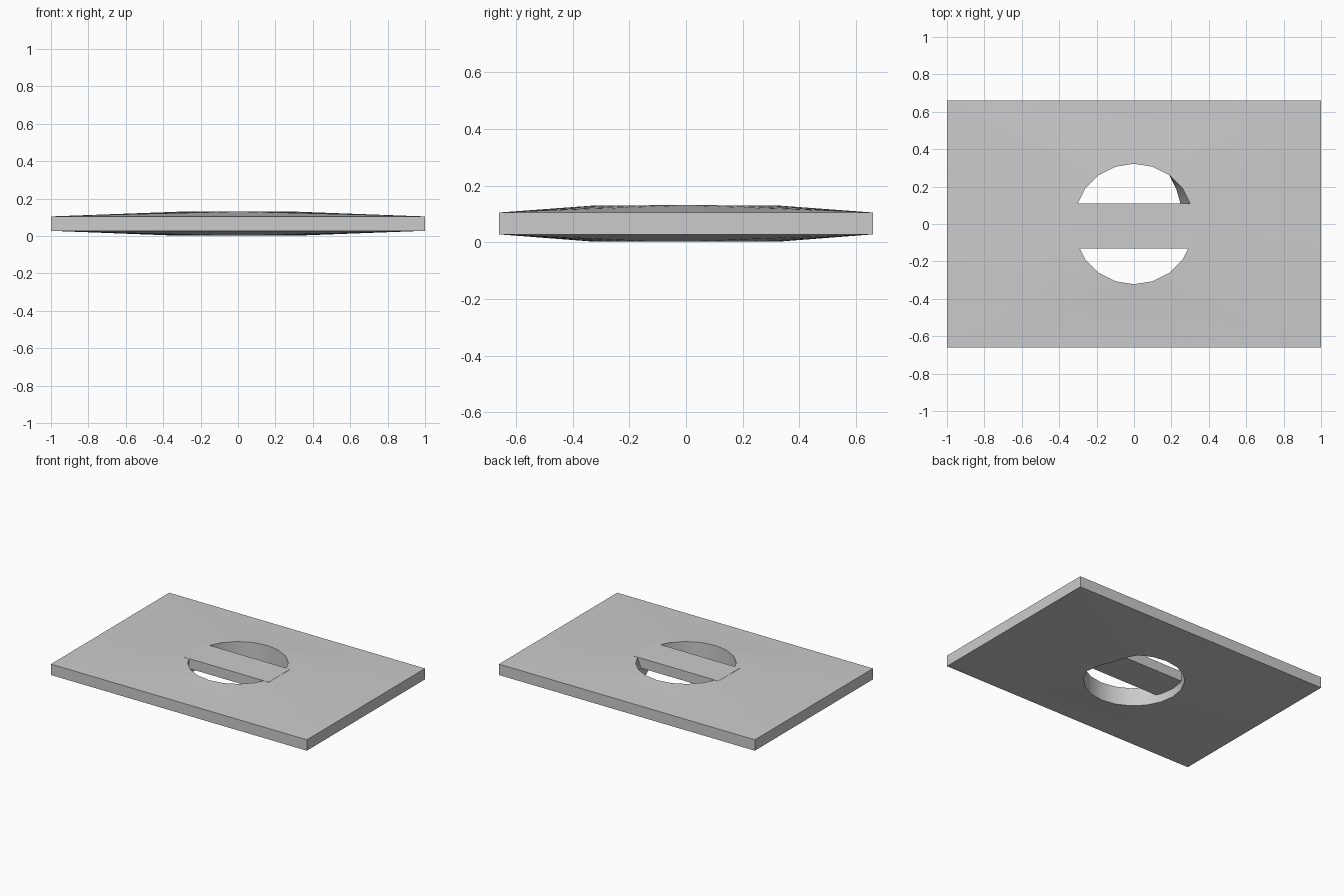
import bpy, bmesh
from math import cos, sin, tau

if "Cube" in bpy.data.objects:
    bpy.data.objects.remove(bpy.data.objects["Cube"])

SIDES = 20
R = 0.322
CORNERS = [(1, 0.66), (-1, 0.66), (-1, -0.66), (1, -0.66)]


def finish(name, bm):
    bmesh.ops.recalc_face_normals(bm, faces=bm.faces)
    mesh = bpy.data.meshes.new(name)
    bm.to_mesh(mesh)
    bm.free()
    obj = bpy.data.objects.new(name, mesh)
    bpy.context.collection.objects.link(obj)
    return obj


# Plate: faces rise gently from the straight rim to the round hole
bm = bmesh.new()
layers = []
for z_edge, z_hole in ((0.105, 0.13), (0.028, 0.002)):
    outer = [bm.verts.new((x, y, z_edge)) for x, y in CORNERS]
    ring = [bm.verts.new((R * cos(tau * i / SIDES), R * sin(tau * i / SIDES), z_hole))
            for i in range(SIDES)]
    step = SIDES // 4
    for k in range(4):
        bm.faces.new((outer[k - 1], outer[k], ring[k * step]))
        for i in range(k * step, (k + 1) * step):
            bm.faces.new((outer[k], ring[(i + 1) % SIDES], ring[i]))
    layers.append((outer, ring))

# Outer sides and hole wall
for top, bottom in zip(*layers):
    n = len(top)
    for i in range(n):
        j = (i + 1) % n
        bm.faces.new((top[i], top[j], bottom[j], bottom[i]))

# Small inward lean of the wall at one side of the lower hole rim
for i, dx in ((0, -0.03), (1, -0.055), (2, -0.035)):
    layers[1][1][i].co.x += dx
plate = finish("plate", bm)

bpy.context.view_layer.objects.active = plate
plate.select_set(True)
bpy.ops.object.shade_smooth_by_angle()

# Finger bar across the hole
bm = bmesh.new()
bmesh.ops.create_cube(bm, size=1)
for v in bm.verts:
    v.co = (v.co.x * 0.66, v.co.y * 0.24 - 0.01, v.co.z * 0.07 + 0.096)
finish("handle_bar", bm)
